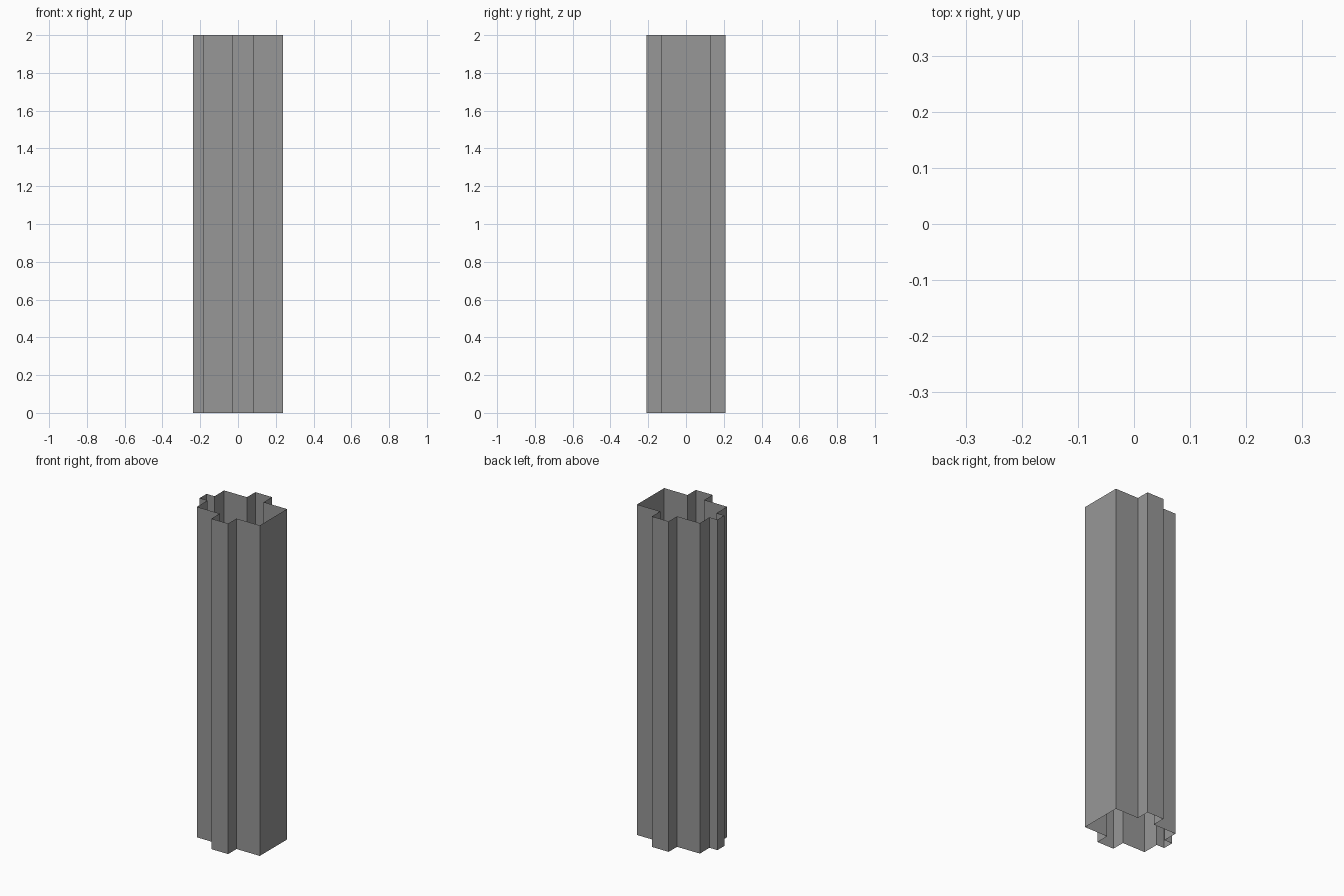
import bpy, bmesh

if "Cube" in bpy.data.objects:
    bpy.data.objects.remove(bpy.data.objects["Cube"])

HEIGHT = 2.0

# Column outline: front half (left to right), mirrored for the back
front = [(-0.184, -0.13), (-0.031, -0.13), (-0.031, -0.21),
         (0.081, -0.21), (0.081, -0.13), (0.237, -0.13)]
back = [(x, -y) for x, y in reversed(front)]
# Small rib on the left side
rib = [(-0.184, 0.038), (-0.237, 0.038), (-0.237, -0.028), (-0.184, -0.028)]
outline = front + back + rib

# Open-ended shell: extrude the closed outline straight up
bm = bmesh.new()
verts = [bm.verts.new((x, y, 0)) for x, y in outline]
edges = [bm.edges.new((a, b)) for a, b in zip(verts, verts[1:] + verts[:1])]
walls = bmesh.ops.extrude_edge_only(bm, edges=edges)
top = [g for g in walls["geom"] if isinstance(g, bmesh.types.BMVert)]
bmesh.ops.translate(bm, verts=top, vec=(0, 0, HEIGHT))
bmesh.ops.recalc_face_normals(bm, faces=bm.faces)

# Make the long right-hand wall face outward
right = max(bm.faces, key=lambda f: f.calc_center_median().x)
if right.normal.x < 0:
    bmesh.ops.reverse_faces(bm, faces=bm.faces)

mesh = bpy.data.meshes.new("column_shell")
bm.to_mesh(mesh)
bm.free()

# Dark grey finish
grey = bpy.data.materials.new("dark_grey")
grey.diffuse_color = (0.31, 0.31, 0.31, 1)
grey.use_nodes = True
grey.node_tree.nodes["Principled BSDF"].inputs["Base Color"].default_value = grey.diffuse_color
mesh.materials.append(grey)
bpy.context.collection.objects.link(bpy.data.objects.new("column_shell", mesh))
